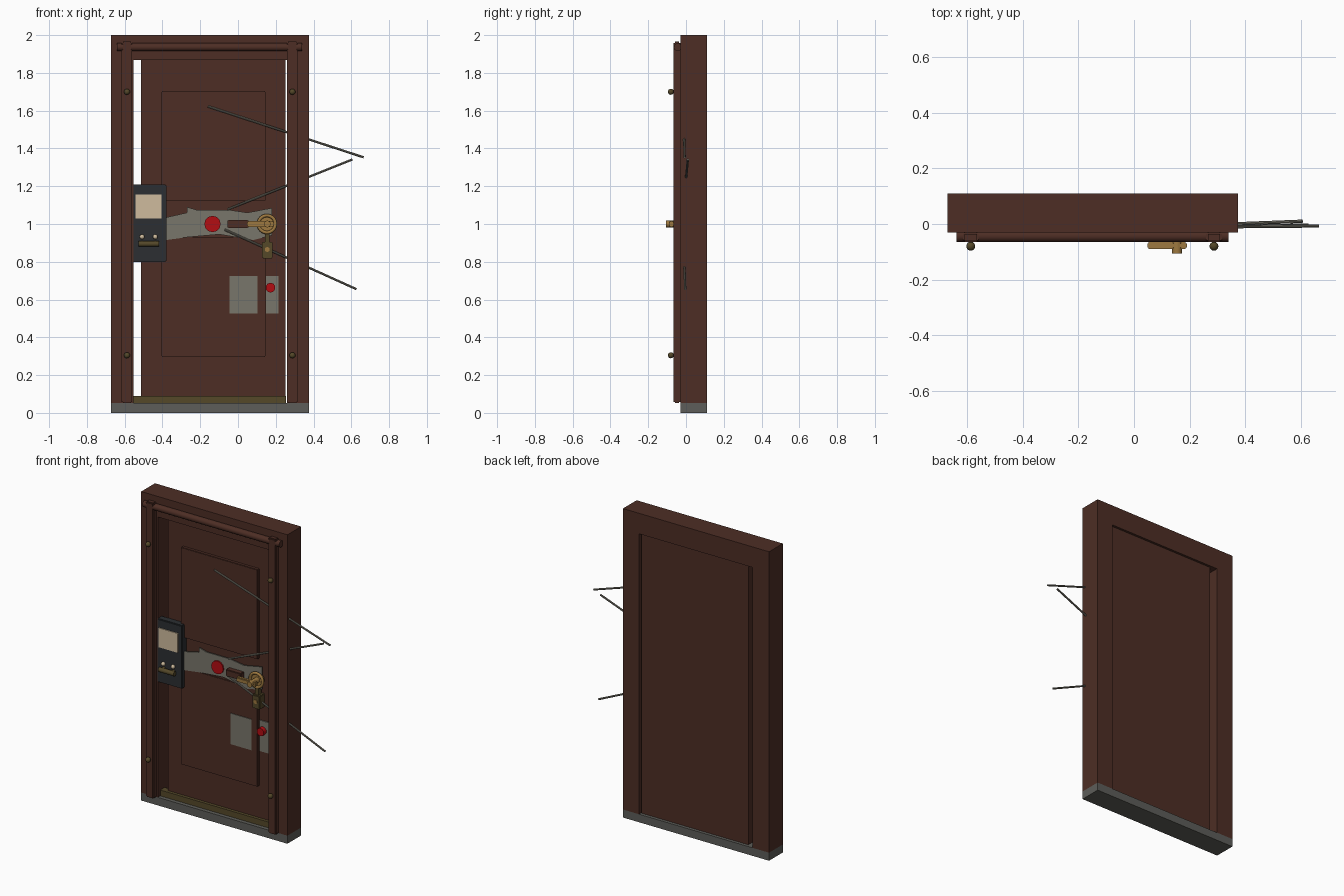
import bpy, bmesh, math
from mathutils import Vector

old = bpy.data.objects.get("Cube")
if old:
    bpy.data.objects.remove(old)


def material(name, r, g, b):
    m = bpy.data.materials.new(name)
    m.use_nodes = True
    m.diffuse_color = (r, g, b, 1)
    m.node_tree.nodes["Principled BSDF"].inputs["Base Color"].default_value = (r, g, b, 1)
    return m


BROWN = material("dark brown", .075, .027, .018)
GREY = material("threshold grey", .11, .11, .10)
STEEL = material("steel", .19, .18, .145)
RED = material("red", .45, .004, .006)
BRASS = material("brass", .34, .19, .05)
BRONZE = material("bronze", .09, .065, .022)
CREAM = material("cream", .62, .50, .34)
BLACK = material("charcoal", .025, .028, .032)


def finish(name, bm, mat, smooth=False):
    bmesh.ops.recalc_face_normals(bm, faces=bm.faces)
    me = bpy.data.meshes.new(name)
    bm.to_mesh(me)
    bm.free()
    me.materials.append(mat)
    ob = bpy.data.objects.new(name, me)
    bpy.context.collection.objects.link(ob)
    if smooth:
        bpy.ops.object.select_all(action='DESELECT')
        ob.select_set(True)
        bpy.context.view_layer.objects.active = ob
        bpy.ops.object.shade_smooth_by_angle(angle=math.radians(40))
    return ob


def box(name, xs, ys, zs, mat, bevel=0):
    """Box given by its ranges along x, y and z."""
    bm = bmesh.new()
    bmesh.ops.create_cube(bm, size=1)
    for v in bm.verts:
        v.co = [(r[0] + r[1]) / 2 + c * (r[1] - r[0]) for r, c in zip((xs, ys, zs), v.co)]
    if bevel:
        bmesh.ops.bevel(bm, geom=bm.edges[:], offset=bevel, segments=2, affect='EDGES')
    return finish(name, bm, mat)


def rod(name, a, b, radius, mat, sides=16):
    """Cylinder between two points."""
    a, b = Vector(a), Vector(b)
    bm = bmesh.new()
    bmesh.ops.create_cone(bm, cap_ends=True, segments=sides, radius1=radius,
                          radius2=radius, depth=(b - a).length)
    turn = (b - a).to_track_quat('Z', 'Y')
    for v in bm.verts:
        v.co = turn @ v.co + (a + b) / 2
    return finish(name, bm, mat, True)


def ball(name, centre, radius, mat):
    bm = bmesh.new()
    bmesh.ops.create_uvsphere(bm, u_segments=16, v_segments=10, radius=radius)
    bmesh.ops.translate(bm, verts=bm.verts, vec=centre)
    return finish(name, bm, mat, True)


def plate(name, outline, y0, y1, mat):
    """Extruded outline in the x-z plane."""
    bm = bmesh.new()
    face = bm.faces.new([bm.verts.new((x, y0, z)) for x, z in outline])
    ext = bmesh.ops.extrude_face_region(bm, geom=[face])["geom"]
    bmesh.ops.translate(bm, verts=[e for e in ext if isinstance(e, bmesh.types.BMVert)],
                        vec=(0, y1 - y0, 0))
    return finish(name, bm, mat)


# Frame and threshold
DEPTH = (-.03, .11)
box("threshold", (-.672, .375), DEPTH, (0, .052), GREY)
box("right_jamb", (-.672, -.553), DEPTH, (.052, 1.867), BROWN)
box("left_jamb", (.259, .375), DEPTH, (.052, 1.867), BROWN)
box("lintel", (-.672, .375), DEPTH, (1.867, 2), BROWN)
box("sill_strip", (-.553, .255), (-.005, .04), (.052, .09), BRONZE)

# Front casing rails with their round studs
for side, x in (("right", -.588), ("left", .288)):
    box(side + "_rail", (x - .028, x + .028), (-.065, -.03), (.052, 1.965), BROWN, .006)
    for place, z in (("lower", .305), ("upper", 1.7)):
        rod(f"{side}_{place}_stud_stem", (x, -.06, z), (x, -.08, z), .008, BRONZE)
        ball(f"{side}_{place}_stud", (x, -.08, z), .016, BRONZE)
rod("top_rail", (-.64, -.044, 1.936), (.34, -.044, 1.936), .021, BROWN)

# Door leaf with raised panels
box("door_leaf", (-.513, .251), (.015, .095), (.055, 1.867), BROWN)
for place, zs in (("upper", (1.122, 1.703)), ("lower", (.297, .93))):
    box(place + "_panel", (-.405, .145), (-.007, .016), zs, BROWN, .003)

# Steel lock plates
plate("lock_plate", [(-.38, 1.035), (-.27, 1.06), (-.27, 1.09), (-.22, 1.075),
                     (-.05, 1.075), (.05, 1.06), (.18, 1.085), (.18, .94),
                     (.08, .915), (-.1, .945), (-.27, .93), (-.38, .915)],
      -.012, -.004, STEEL)
box("lower_lock_plate", (-.045, .103), (-.011, -.004), (.525, .725), STEEL)
box("lower_lock_edge_plate", (.147, .214), (.009, .018), (.525, .725), STEEL)
rod("red_button", (-.135, -.004, 1), (-.135, -.02, 1), .043, RED, 12)
rod("small_red_button", (.172, .016, .663), (.172, -.018, .663), .026, RED, 10)

# Locking bars running out through the left jamb
rod("upper_bar", (-.16, -.014, 1.623), (.665, -.007, 1.353), .006, STEEL, 8)
rod("middle_bar", (-.056, -.016, 1.077), (.606, .01, 1.342), .006, STEEL, 8)
rod("lower_bar", (-.07, -.016, .97), (.627, -.004, .655), .006, STEEL, 8)

# Lock case with screen, two buttons and a pull
box("lock_case", (-.558, -.378), (-.032, .016), (.8, 1.21), BLACK, .005)
box("case_screen", (-.542, -.405), (-.038, -.03), (1.03, 1.155), CREAM)
for n, x in (("first", -.508), ("second", -.438)):
    ball(n + "_case_button", (x, -.04, .932), .013, CREAM)
    rod(n + "_pull_post", (x, -.03, .9), (x, -.05, .9), .012, BRONZE)
rod("case_pull", (-.528, -.05, .895), (-.418, -.05, .895), .015, BRONZE)

# Door handle: rose ring, hub, lever and grip
bm = bmesh.new()
ring, tube = 32, 10
rows = [[bm.verts.new((.153 + (.045 + .009 * math.cos(t)) * math.cos(a),
                       -.03 + .009 * math.sin(t),
                       1 + (.045 + .009 * math.cos(t)) * math.sin(a)))
         for t in (math.tau * j / tube for j in range(tube))]
        for a in (math.tau * i / ring for i in range(ring))]
for i in range(ring):
    for j in range(tube):
        p, q = rows[i], rows[(i + 1) % ring]
        k = (j + 1) % tube
        bm.faces.new((p[j], q[j], q[k], p[k]))
finish("handle_ring", bm, BRASS, True)
rod("handle_rose", (.153, -.005, 1), (.153, -.025, 1), .04, BRASS)
rod("handle_hub", (.155, -.02, 1), (.155, -.106, 1), .018, BRASS)
box("handle_lever", (.048, .19), (-.09, -.065), (.985, 1.015), BRASS, .005)
box("handle_grip", (-.055, .055), (-.05, -.012), (.978, 1.022), BROWN, .004)

# Hanging key cover
box("key_cover", (.128, .183), (-.04, .016), (.818, .905), BRONZE, .004)
box("key_cover_stem", (.142, .168), (-.03, .0), (.9, .96), BRONZE)
rod("key_hole", (.155, -.038, .865), (.155, -.045, .865), .013, BRASS)
